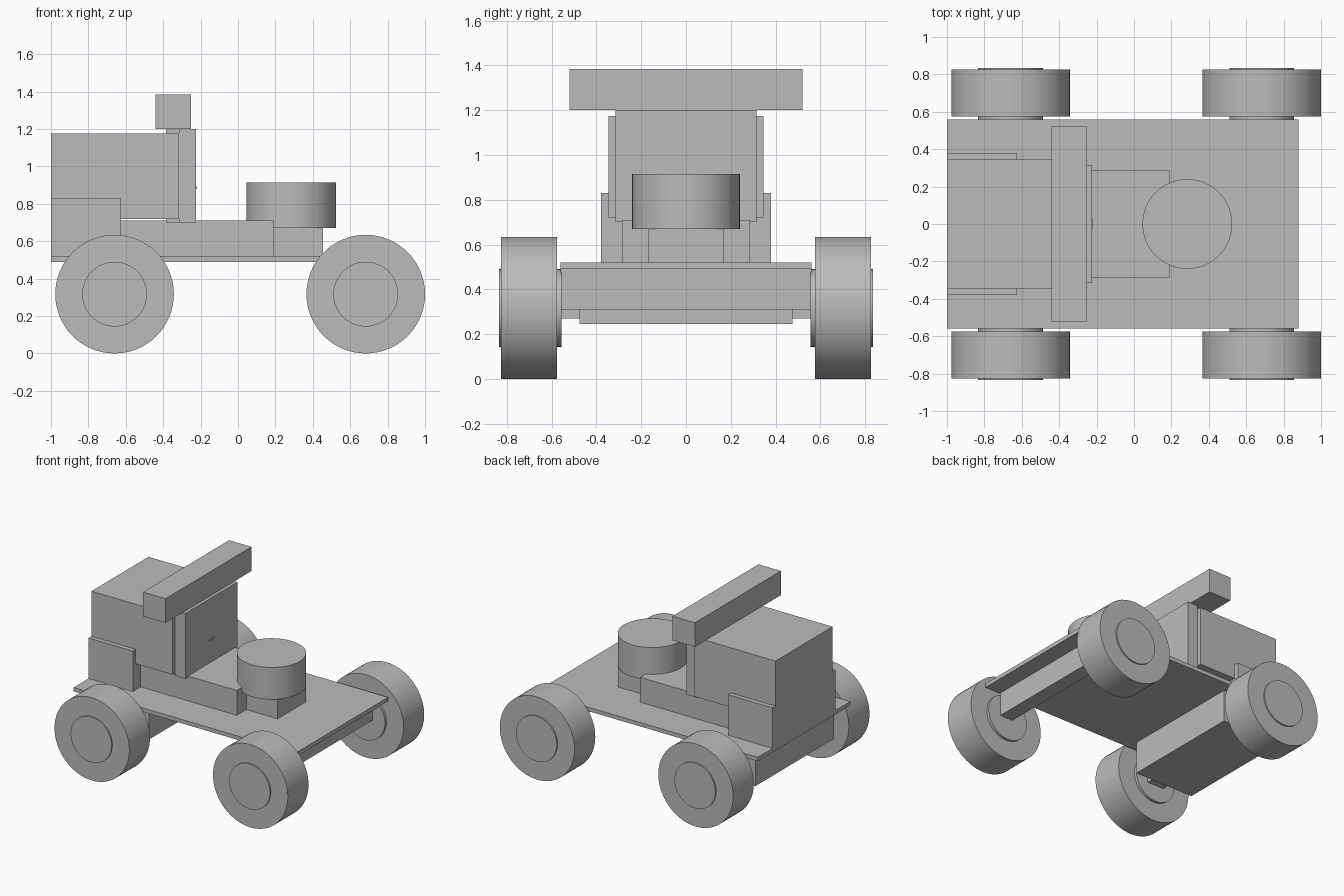
import bpy
from math import pi

if "Cube" in bpy.data.objects:
    bpy.data.objects.remove(bpy.data.objects["Cube"], do_unlink=True)

GREY = (0.5, 0.5, 0.5, 1)
grey = bpy.data.materials.new("plain_grey")
grey.use_nodes = True
grey.diffuse_color = GREY
grey.node_tree.nodes["Principled BSDF"].inputs["Base Color"].default_value = GREY


def box(name, x0, x1, half_y, z0, z1):
    """Block centred on y = 0, between the given x and z limits."""
    bpy.ops.mesh.primitive_cube_add(size=1, location=((x0 + x1) / 2, 0, (z0 + z1) / 2))
    ob = bpy.context.object
    ob.name = name
    ob.scale = (x1 - x0, 2 * half_y, z1 - z0)
    bpy.ops.object.transform_apply(location=False, rotation=False, scale=True)
    ob.data.materials.append(grey)
    return ob


def cylinder(name, radius, depth, location, along_y=False):
    bpy.ops.mesh.primitive_cylinder_add(
        vertices=64, radius=radius, depth=depth, location=location,
        rotation=(pi / 2 if along_y else 0, 0, 0))
    ob = bpy.context.object
    ob.name = name
    ob.data.materials.append(grey)
    bpy.ops.object.shade_smooth_by_angle()
    return ob


# Chassis
box("deck_plate", -1, 0.88, 0.56, 0.49, 0.52)
box("rear_underbody", -0.92, -0.42, 0.475, 0.245, 0.49)
box("rear_axle", -0.73, -0.59, 0.56, 0.27, 0.36)
box("front_axle_beam", 0.64, 0.75, 0.56, 0.31, 0.49)

# Body on the deck
box("lower_body", -1, 0.19, 0.285, 0.52, 0.71)
box("side_casing", -1, -0.625, 0.38, 0.52, 0.83)
box("main_housing", -1, -0.315, 0.345, 0.72, 1.175)
box("inner_post", -0.385, -0.315, 0.3, 0.70, 1.2)
box("face_panel", -0.315, -0.225, 0.315, 0.70, 1.2)
box("panel_catch", -0.225, -0.218, 0.03, 0.88, 0.892)
box("top_bar", -0.44, -0.25, 0.52, 1.2, 1.385)

# Drum and its mount
box("drum_mount", 0.19, 0.455, 0.17, 0.52, 0.67)
cylinder("drum", 0.24, 0.245, (0.285, 0, 0.7925))

# Wheels with slightly protruding hubs
for end, x in (("rear", -0.66), ("front", 0.683)):
    for side, s in (("left", 1), ("right", -1)):
        cylinder(f"{end}_{side}_tyre", 0.317, 0.25, (x, s * 0.70, 0.317), True)
        cylinder(f"{end}_{side}_hub", 0.173, 0.28, (x, s * 0.695, 0.317), True)
